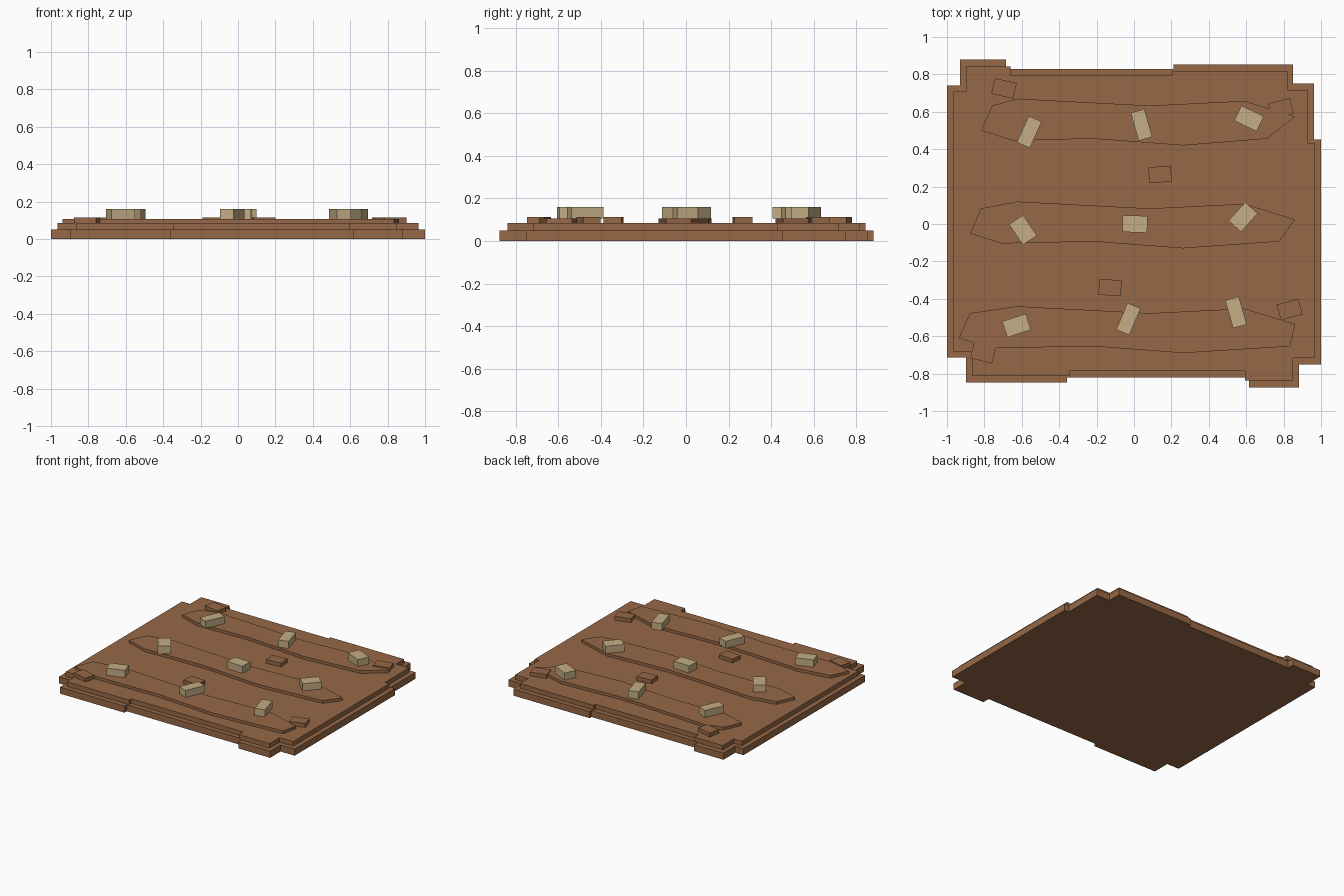
import bpy
import bmesh
from math import radians
from mathutils import Matrix, Vector

default_cube = bpy.data.objects.get("Cube")
if default_cube:
    bpy.data.objects.remove(default_cube, do_unlink=True)


def make_material(name, color):
    material = bpy.data.materials.new(name)
    material.use_nodes = True
    material.diffuse_color = (*color, 1)
    shader = material.node_tree.nodes["Principled BSDF"]
    shader.inputs["Base Color"].default_value = (*color, 1)
    shader.inputs["Roughness"].default_value = 0.9
    return material


soil = make_material("soil brown", (0.31, 0.14, 0.063))
straw = make_material("pale straw", (0.55, 0.42, 0.23))


def add_prism(name, outline, bottom, top, material):
    """Extrude a flat outline between two heights."""
    bm = bmesh.new()
    face = bm.faces.new([bm.verts.new((x, y, bottom)) for x, y in outline])
    extruded = bmesh.ops.extrude_face_region(bm, geom=[face], use_keep_orig=True)
    raised = [item for item in extruded["geom"] if isinstance(item, bmesh.types.BMVert)]
    bmesh.ops.translate(bm, verts=raised, vec=(0, 0, top - bottom))
    bmesh.ops.recalc_face_normals(bm, faces=bm.faces[:])
    mesh = bpy.data.meshes.new(name)
    bm.to_mesh(mesh)
    bm.free()
    mesh.materials.append(material)
    part = bpy.data.objects.new(name, mesh)
    bpy.context.collection.objects.link(part)
    return part


def add_block(name, center, size, angle, bottom, top, material):
    """Low block turned about the vertical axis."""
    turn = Matrix.Rotation(radians(angle), 2)
    half_x, half_y = size[0] / 2, size[1] / 2
    corners = [(-half_x, -half_y), (half_x, -half_y), (half_x, half_y), (-half_x, half_y)]
    outline = [turn @ Vector(corner) + Vector(center) for corner in corners]
    return add_prism(name, outline, bottom, top, material)


# Stepped ground outline: right-angled path, alternating x and y moves
x, y = -0.93, 0.74
ground_outline = [(x, y)]
path = [0.88, -0.685, 0.83, 0.21, 0.853, 0.85, 0.75, 0.963, 0.452, 1, -0.75,
        0.882, -0.875, 0.615, -0.82, -0.358, -0.848, -0.898, -0.715, -1, 0.74]
for step, value in enumerate(path):
    if step % 2 == 0:
        y = value
    else:
        x = value
    ground_outline.append((x, y))

# Two ground layers, the upper one slightly smaller
base_top, ground_top, ridge_top, clod_top, seed_top = 0.05, 0.085, 0.106, 0.114, 0.16
inner_outline = [(x * 0.965, y * 0.957) for x, y in ground_outline]
add_prism("ground_base", ground_outline, 0, base_top, soil)
add_prism("ground_top_layer", inner_outline, base_top, ground_top, soil)

# Three planting ridges with shifted ends
left_tip = [(-0.71, -0.104), (-0.877, -0.05), (-0.818, 0.083)]
back_edge = [(-0.625, 0.12), (0.085, 0.083), (0.59, 0.108), (0.861, 0.024)]
right_foot = (0.775, -0.094)
front_edge = [(0.262, -0.13), (-0.214, -0.094)]
for name, row_y, left_shift, right_shift in (
        ("front_ridge", -0.56, -0.06, 0.06),
        ("middle_ridge", 0, 0, 0),
        ("back_ridge", 0.55, 0.06, -0.064)):
    outline = [(x + left_shift, y) for x, y in left_tip]
    outline += back_edge
    outline.append((right_foot[0] + right_shift, right_foot[1]))
    outline += front_edge
    outline = [(x, y + row_y) for x, y in outline]
    add_prism(name, outline, ground_top, ridge_top, soil)

# Loose soil clods: centre and turn
clods = [(-0.695, 0.725, -13), (0.786, 0.618, 14), (0.139, 0.265, 4),
         (-0.128, -0.34, -4), (0.832, -0.457, 15), (-0.807, -0.69, -14)]
for number, (x, y, angle) in enumerate(clods, 1):
    add_block(f"soil_clod_{number}", (x, y), (0.12, 0.085), angle,
              ground_top, clod_top, soil)

# Pale blocks on the ridges: centre, turn; steep ones are longer and narrower
seeds = [(-0.56, 0.492, 66), (0.04, 0.53, -74), (0.615, 0.564, -26),
         (-0.594, -0.032, -56), (0.005, 0, -2), (0.583, 0.037, 48),
         (-0.628, -0.543, 18), (-0.03, -0.508, 67), (0.545, -0.473, -74)]
for number, (x, y, angle) in enumerate(seeds, 1):
    size = (0.155, 0.076) if abs(angle) > 60 else (0.133, 0.09)
    add_block(f"seed_block_{number}", (x, y), size, angle,
              ridge_top, seed_top, straw)
